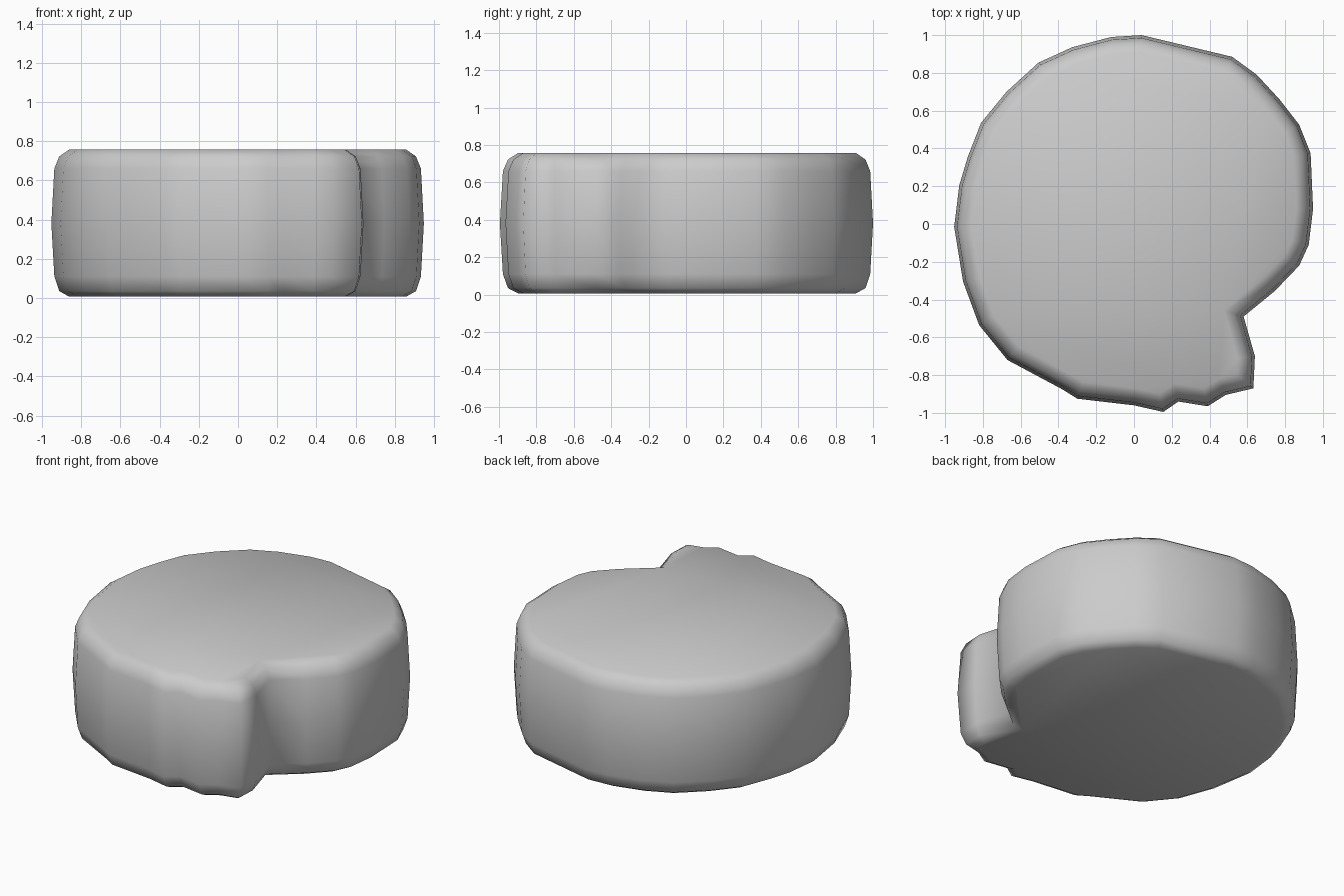
import bpy, bmesh
from mathutils import Vector

if "Cube" in bpy.data.objects:
    bpy.data.objects.remove(bpy.data.objects["Cube"])

# Clockwise outline seen from above: round slab with a step and scalloped front lip
OUTLINE = [(0.04, 1.0), (0.52, 0.885), (0.65, 0.79), (0.77, 0.66), (0.875, 0.525),
           (0.935, 0.375), (0.948, 0.08), (0.925, -0.11), (0.875, -0.22),
           (0.745, -0.355), (0.58, -0.49), (0.64, -0.70), (0.632, -0.87),
           (0.485, -0.905), (0.39, -0.965), (0.235, -0.94), (0.155, -0.995),
           (0.0, -0.96), (-0.30, -0.925), (-0.38, -0.875), (-0.67, -0.72),
           (-0.82, -0.535), (-0.905, -0.305), (-0.952, -0.015), (-0.925, 0.205),
           (-0.88, 0.355), (-0.81, 0.535), (-0.675, 0.70), (-0.505, 0.855),
           (-0.405, 0.90), (-0.33, 0.935), (-0.12, 0.99)]

# Rounded side section: (inset, height)
SECTION = [(0.09, 0.007), (0.04, 0.035), (0.015, 0.11), (0.0, 0.38),
           (0.015, 0.66), (0.04, 0.722), (0.09, 0.757)]


def inset(points, distance):
    """Move each corner inwards along its mitred normal."""
    result = []
    for i, p in enumerate(points):
        a = (p - points[i - 1]).normalized()
        b = (points[(i + 1) % len(points)] - p).normalized()
        na, nb = Vector((a.y, -a.x)), Vector((b.y, -b.x))
        n = (na + nb).normalized()
        result.append(p + n * distance / max(n.dot(na), 0.75))
    return result


# Slab: stacked inset rings, closed by flat caps
points = [Vector(p) for p in OUTLINE]
bm = bmesh.new()
rings = [[bm.verts.new((p.x, p.y, z)) for p in inset(points, d)] for d, z in SECTION]
count = len(points)
for low, high in zip(rings, rings[1:]):
    for i in range(count):
        j = (i + 1) % count
        bm.faces.new((low[i], low[j], high[j], high[i]))
bm.faces.new(rings[0])
bm.faces.new(rings[-1])
bmesh.ops.recalc_face_normals(bm, faces=bm.faces)
for face in bm.faces:
    face.smooth = True

mesh = bpy.data.meshes.new("rounded_slab")
bm.to_mesh(mesh)
bm.free()
slab = bpy.data.objects.new("rounded_slab", mesh)
bpy.context.collection.objects.link(slab)
